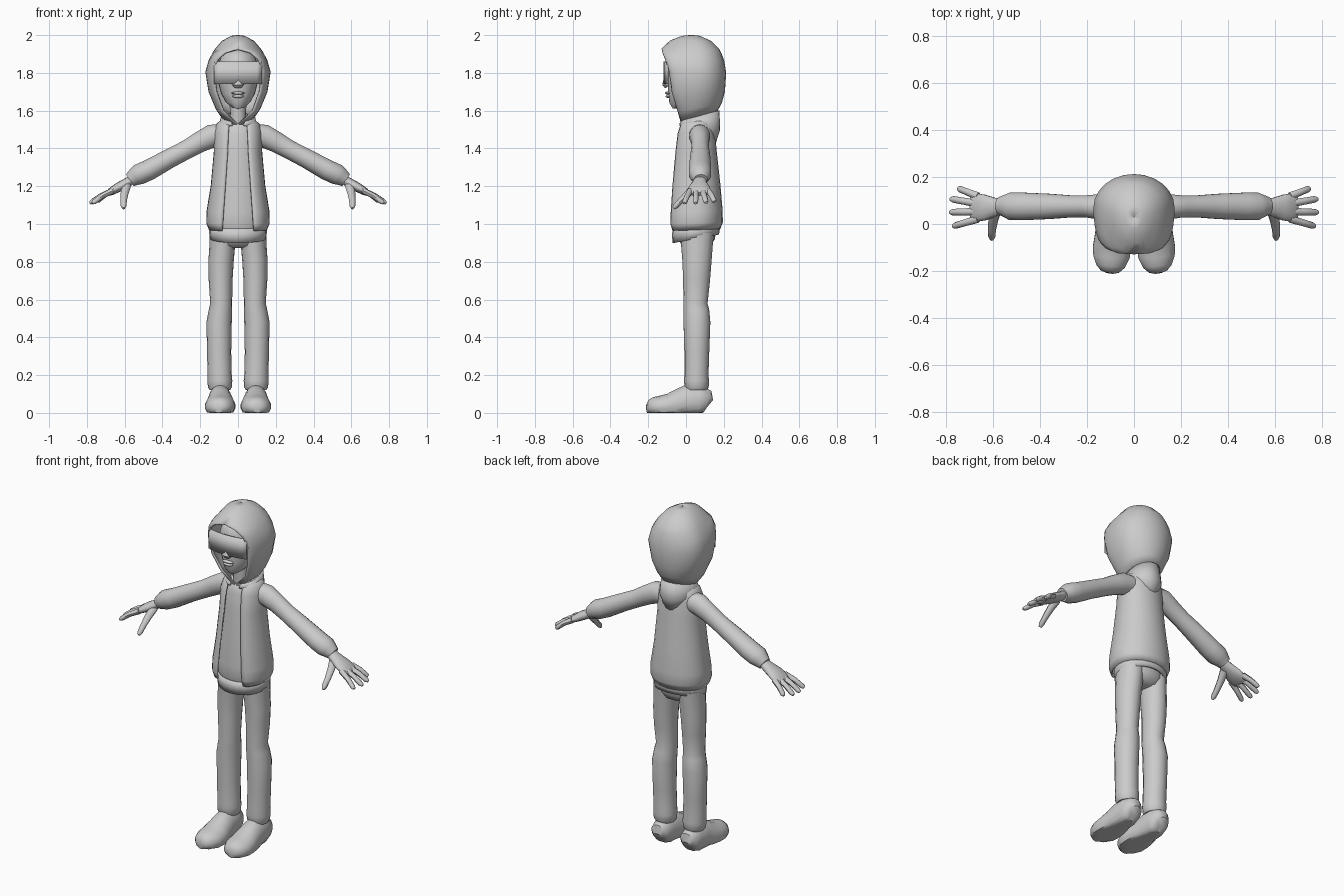
import bpy, bmesh
from math import sin, cos, pi
from mathutils import Vector


def finish(name, bm, thick=0, mirror=False):
    bmesh.ops.remove_doubles(bm, verts=bm.verts, dist=0.0005)
    bmesh.ops.recalc_face_normals(bm, faces=bm.faces)
    me = bpy.data.meshes.new(name)
    bm.to_mesh(me)
    bm.free()
    ob = bpy.data.objects.new(name, me)
    bpy.context.collection.objects.link(ob)
    if mirror:
        ob.modifiers.new("Mirror", 'MIRROR').use_mirror_merge = False
    if thick:
        s = ob.modifiers.new("Solidify", 'SOLIDIFY')
        s.thickness, s.offset = thick, 0
    return ob


def bridge(bm, rings, loop):
    n = len(rings[0])
    for a, b in zip(rings, rings[1:]):
        for i in range(n if loop else n - 1):
            j = (i + 1) % n
            bm.faces.new((a[i], a[j], b[j], b[i]))


def shell(name, rows, thick=0, k=6):
    """Wrap rows (z front, z back, half width, y of widest, y back, front edge x, front edge y)."""
    bm = bmesh.new()
    rings = []
    for zf, zb, w, yw, yb, xe, ye in rows:
        half = []
        for i in range(2 * k + 1):
            t = i / k * pi / 2
            if i <= k:
                x, y = xe + (w - xe) * sin(t), yw + (ye - yw) * cos(t)
            else:
                x, y = w * sin(t), yw - (yb - yw) * cos(t)
            half.append((x, y, zf + (zb - zf) * (y - ye) / (yb - ye)))
        pts = half + [(-x, y, z) for x, y, z in reversed(half[:-1])]
        rings.append([bm.verts.new(p) for p in pts])
    bridge(bm, rings, False)
    return finish(name, bm, thick)


def tube(name, secs, ref=(0, 1, 0), n=14, mirror=True, floor=False):
    """Loft ellipses (x, y, z, radius across, radius along ref) along their centres."""
    bm = bmesh.new()
    ref = Vector(ref)
    c = [Vector(s[:3]) for s in secs]
    rings = []
    for i, s in enumerate(secs):
        t = (c[min(i + 1, len(c) - 1)] - c[max(i - 1, 0)]).normalized()
        u = t.cross(ref).normalized()
        v = u.cross(t).normalized()
        ring = []
        for j in range(n):
            a = 2 * pi * j / n
            p = c[i] + u * cos(a) * s[3] + v * sin(a) * s[4]
            if floor:
                p.z = max(p.z, 0)
            ring.append(bm.verts.new(p))
        rings.append(ring)
    bridge(bm, rings, True)
    bm.faces.new(rings[0])
    bm.faces.new(rings[-1])
    return finish(name, bm, mirror=mirror)


def ball(name, loc, size):
    bm = bmesh.new()
    bmesh.ops.create_uvsphere(bm, u_segments=12, v_segments=8, radius=1)
    bmesh.ops.scale(bm, vec=size, verts=bm.verts)
    bmesh.ops.translate(bm, vec=loc, verts=bm.verts)
    return finish(name, bm)


# Hood, open at the face
shell("hood", [
    (1.53, 1.59, .075, .06, .155, .004, -.02),
    (1.60, 1.64, .115, .06, .183, .075, -.04),
    (1.70, 1.70, .150, .06, .200, .112, -.07),
    (1.81, 1.80, .167, .07, .207, .125, -.085),
    (1.87, 1.86, .150, .07, .197, .105, -.105),
    (1.905, 1.895, .132, .065, .185, .065, -.12),
    (1.925, 1.92, .118, .06, .173, 0, -.125),
    (1.967, 1.963, .082, .05, .130, 0, -.08),
    (1.99, 1.99, .035, .035, .075, 0, -.02),
    (1.995, 1.995, .001, .03, .031, 0, .029)], .012)
shell("hood_collar", [
    (1.52, 1.42, .075, .06, .150, .03, -.03),
    (1.53, 1.50, .098, .06, .176, .03, -.03),
    (1.55, 1.60, .085, .06, .172, .04, -.015)], .01)

# Jacket shell with a front gap, and the shirt beneath it
body = [(1.55, .075, .0, .12, .045), (1.525, .110, -.025, .14, .047),
        (1.48, .124, -.04, .15, .05), (1.38, .124, -.052, .158, .054),
        (1.20, .140, -.068, .178, .066), (1.06, .163, -.077, .190, .076),
        (1.00, .164, -.078, .191, .08), (.965, .150, -.068, .178, .082)]
shell("jacket", [(z, z + .01, w, .06, b, e, f) for z, w, f, b, e in body], .008)
shell("shirt", [(z, z + .01, w - .006, .06, b - .006, 0, f + .006) for z, w, f, b, e in body])
shell("hem_band", [(.975, .99, .147, .055, .172, 0, -.066),
                   (.94, .97, .148, .055, .174, 0, -.069),
                   (.90, .945, .144, .055, .170, 0, -.066)], .01)

# Face, neck and features
shell("head", [
    (1.61, 1.61, .001, -.02, -.019, 0, -.021),
    (1.612, 1.63, .035, -.02, .05, 0, -.07),
    (1.64, 1.65, .065, 0, .08, 0, -.088),
    (1.69, 1.69, .090, .02, .11, 0, -.094),
    (1.76, 1.76, .107, .03, .13, 0, -.096),
    (1.84, 1.84, .108, .03, .14, 0, -.098),
    (1.895, 1.895, .085, .03, .12, 0, -.083),
    (1.925, 1.925, .04, .03, .07, 0, -.03),
    (1.93, 1.93, .001, .03, .031, 0, .029)])
tube("neck", [(0, .04, 1.48, .05, .05), (0, .03, 1.56, .042, .045),
              (0, .03, 1.66, .045, .05)], mirror=False)
tube("nose", [(0, -.095, 1.79, .006, .008), (0, -.104, 1.76, .016, .013),
              (0, -.108, 1.738, .018, .03), (0, -.1, 1.725, .012, .022)][::-1],
     ref=(1, 0, 0), n=8, mirror=False)
ball("upper_lip", (0, -.096, 1.693), (.036, .015, .008))
ball("lower_lip", (0, -.093, 1.676), (.030, .015, .009))

# Curved visor
bm = bmesh.new()
cols = [-1 + i / 5 for i in range(11)]
bridge(bm, [[bm.verts.new((.125 * u, -.116 + .02 * u * u, z)) for u in cols]
            for z in (1.74, 1.86)], False)
finish("visor", bm, .006)

# Sleeves
tube("sleeve", [
    (.07, .07, 1.475, .055, .055), (.14, .073, 1.465, .062, .056),
    (.20, .075, 1.435, .055, .048), (.27, .075, 1.395, .050, .048),
    (.36, .075, 1.348, .051, .055), (.47, .075, 1.287, .055, .060),
    (.525, .075, 1.262, .055, .060), (.545, .077, 1.25, .048, .050),
    (.572, .078, 1.232, .037, .038)])

# Hands
tube("palm", [
    (.55, .075, 1.242, .024, .030), (.59, .072, 1.217, .026, .040),
    (.635, .07, 1.193, .025, .056), (.675, .07, 1.17, .020, .062),
    (.695, .07, 1.158, .010, .054)])
fingers = [(.118, .750, .152, 1.118), (.087, .783, .107, 1.113),
           (.053, .785, .050, 1.110), (.022, .772, -.010, 1.110)]
for yb, xt, yt, zt in fingers:
    base, tip = Vector((.665, yb, 1.175)), Vector((xt, yt, zt))
    mid = base.lerp(tip, .5) + Vector((0, 0, .006))
    near = base.lerp(tip, .9)
    tube("finger", [(*base, .016, .017), (*mid, .014, .015),
                    (*near, .013, .014), (*tip, .007, .008)], n=8)
tube("thumb", [(.59, .055, 1.205, .022, .025), (.600, .015, 1.165, .019, .021),
               (.605, -.025, 1.125, .016, .017), (.606, -.055, 1.095, .015, .015),
               (.606, -.066, 1.083, .008, .008)], ref=(1, 0, 0), n=8)

# Trousers
tube("hips", [(0, .055, .975, .140, .105), (0, .055, .92, .136, .098),
              (0, .055, .885, .115, .075), (0, .055, .872, .08, .04)], n=20, mirror=False)
tube("trouser_leg", [
    (.080, .058, .95, .070, .090), (.083, .058, .89, .068, .084),
    (.090, .058, .80, .067, .077), (.092, .056, .70, .063, .071),
    (.089, .050, .58, .058, .064), (.093, .055, .54, .062, .068),
    (.100, .058, .48, .067, .071), (.100, .057, .32, .064, .066),
    (.097, .055, .20, .064, .064), (.096, .056, .17, .066, .066),
    (.096, .056, .135, .063, .064), (.096, .056, .12, .054, .055)], n=16)

# Shoes
tube("shoe", [
    (.095, .124, .045, .030, .030), (.095, .112, .055, .065, .052),
    (.095, .07, .065, .085, .062), (.095, .01, .060, .088, .064),
    (.094, -.04, .045, .080, .073), (.094, -.09, .036, .066, .081),
    (.096, -.14, .032, .058, .079), (.100, -.18, .032, .050, .062),
    (.103, -.202, .034, .034, .040), (.104, -.209, .035, .015, .018)],
    ref=(1, 0, 0), n=18, floor=True)

# Smooth shading
for ob in bpy.context.scene.objects:
    ob.select_set(True)
    bpy.context.view_layer.objects.active = ob
bpy.ops.object.shade_smooth_by_angle(angle=0.8)
